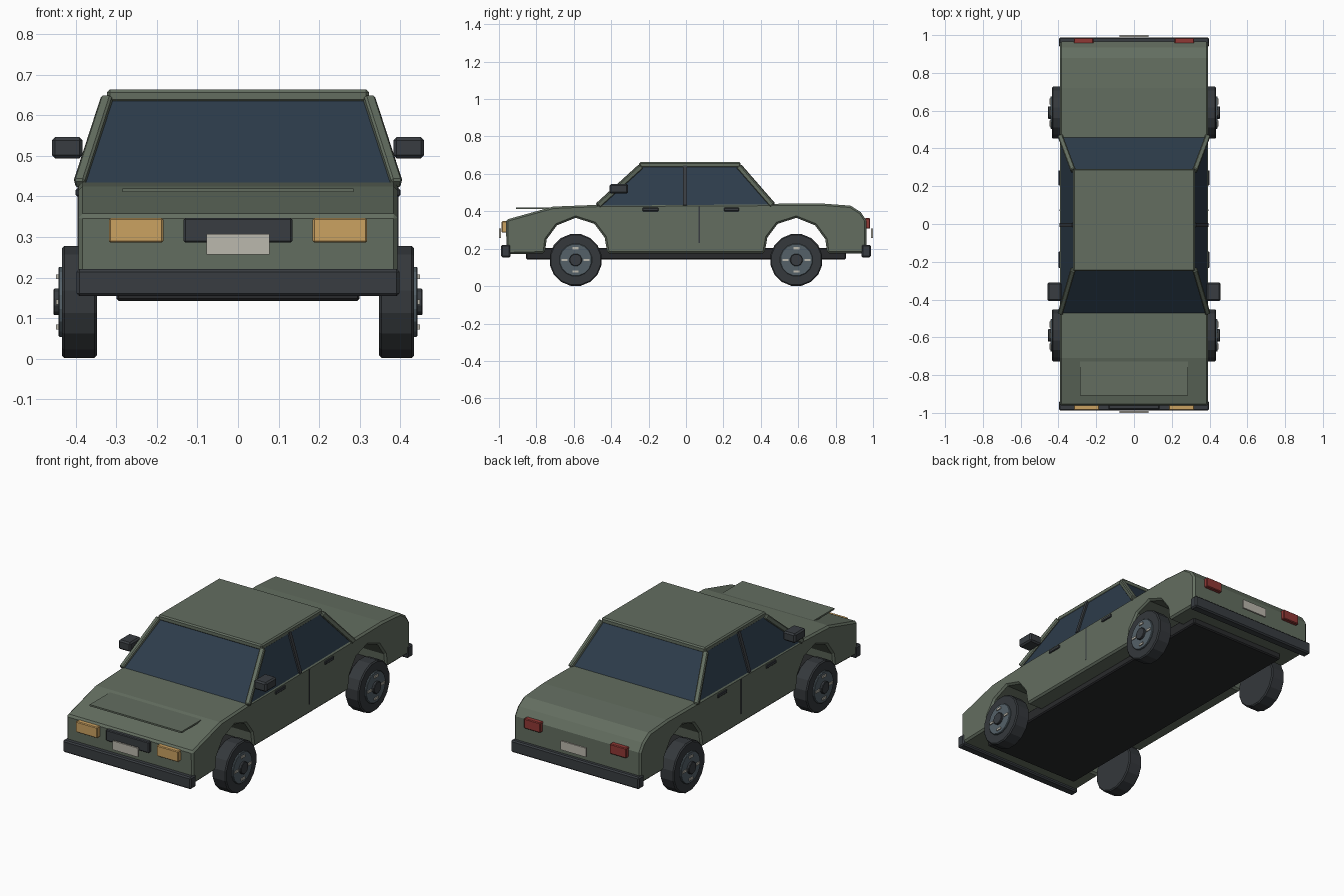
import bpy, bmesh, math
from mathutils import Vector, Matrix

if "Cube" in bpy.data.objects:
    bpy.data.objects.remove(bpy.data.objects["Cube"])


def mat(name, r, g, b):
    m = bpy.data.materials.new(name)
    m.diffuse_color = (r, g, b, 1)
    m.use_nodes = True
    m.node_tree.nodes["Principled BSDF"].inputs["Base Color"].default_value = m.diffuse_color
    return m


GREEN = mat("green_paint", 0.125, 0.155, 0.117)
GLASS = mat("glass", 0.026, 0.045, 0.07)
TRIM = mat("dark_trim", 0.04, 0.046, 0.053)
TYRE = mat("tyre_rubber", 0.035, 0.04, 0.045)
BLACK = mat("underbody_black", 0.022, 0.023, 0.025)
RIM = mat("rim_grey", 0.09, 0.12, 0.14)
AMBER = mat("amber_lamp", 0.6, 0.36, 0.12)
RED = mat("red_lamp", 0.28, 0.04, 0.035)
PLATE = mat("plate_grey", 0.5, 0.48, 0.42)


def finish(name, bm, material, bevel=0):
    bmesh.ops.recalc_face_normals(bm, faces=bm.faces)
    me = bpy.data.meshes.new(name)
    bm.to_mesh(me)
    bm.free()
    me.materials.append(material)
    ob = bpy.data.objects.new(name, me)
    bpy.context.collection.objects.link(ob)
    if bevel:
        mod = ob.modifiers.new("Bevel", "BEVEL")
        mod.width, mod.segments = bevel, 1
        mod.limit_method, mod.angle_limit = "ANGLE", math.radians(40)
    return ob


def box(name, x, y, z, material, bevel=0):
    bm = bmesh.new()
    bmesh.ops.create_cube(bm, size=1)
    for v in bm.verts:
        v.co = [(a[0] + a[1]) / 2 + c * (a[1] - a[0]) for a, c in zip((x, y, z), v.co)]
    return finish(name, bm, material, bevel)


def pair(name, x, y, z, material, bevel=0):
    box(name + "_right", x, y, z, material, bevel)
    box(name + "_left", (-x[1], -x[0]), y, z, material, bevel)


def beam(name, a, b, width, material, bevel=0):
    a, b = Vector(a), Vector(b)
    d = b - a
    bm = bmesh.new()
    bmesh.ops.create_cube(bm, size=1)
    rot = d.to_track_quat("Z", "Y").to_matrix().to_4x4()
    size = Matrix.Diagonal((width, width, d.length, 1))
    bm.transform(Matrix.Translation((a + b) / 2) @ rot @ size)
    return finish(name, bm, material, bevel)


def disc(name, x0, x1, y, z, r, sides, material, bevel=0):
    bm = bmesh.new()
    bmesh.ops.create_cone(bm, cap_ends=True, segments=sides, radius1=r, radius2=r, depth=abs(x1 - x0))
    bm.transform(Matrix.Translation(((x0 + x1) / 2, y, z)) @ Matrix.Rotation(math.pi / 2, 4, "Y")
                 @ Matrix.Rotation(math.pi / sides, 4, "Z"))
    return finish(name, bm, material, bevel)


# Body: side profile with wheel arches, extruded across the width
ARCH = [(-0.165, 0.175), (-0.155, 0.25), (-0.10, 0.325), (0, 0.365),
        (0.10, 0.333), (0.155, 0.26), (0.17, 0.175)]
outline = [(-0.96, 0.17), (-0.962, 0.355), (-0.71, 0.425), (-0.46, 0.435), (0.46, 0.44),
           (0.72, 0.442), (0.88, 0.43), (0.935, 0.395), (0.965, 0.35), (0.965, 0.175)]
outline += [(0.59 - y, z) for y, z in ARCH]
outline += [(-0.59 + y, z) for y, z in reversed(ARCH)]
bm = bmesh.new()
face = bm.faces.new([bm.verts.new((-0.393, y, z)) for y, z in outline])
ext = bmesh.ops.extrude_face_region(bm, geom=[face])
bmesh.ops.translate(bm, vec=(0.786, 0, 0), verts=[e for e in ext["geom"] if isinstance(e, bmesh.types.BMVert)])
finish("body", bm, GREEN, 0.01)
box("underbody", (-0.3, 0.3), (-0.855, 0.855), (0.142, 0.205), BLACK, 0.006)

# Cabin: glass block, roof and pillars
bm = bmesh.new()
bmesh.ops.create_cube(bm, size=2)
for v in bm.verts:
    top, rear = v.co.z > 0, v.co.y > 0
    v.co = (v.co.x * (0.318 if top else 0.388),
            (0.285 if rear else -0.235) if top else (0.467 if rear else -0.475),
            0.645 if top else 0.43)
finish("cabin_glass", bm, GLASS)
box("roof", (-0.323, 0.323), (-0.25, 0.292), (0.632, 0.663), GREEN, 0.007)
for s, side in ((1, "right"), (-1, "left")):
    beam("front_pillar_" + side, (s * 0.39, -0.472, 0.43), (s * 0.322, -0.24, 0.641), 0.028, GREEN, 0.005)
    beam("rear_pillar_" + side, (s * 0.39, 0.465, 0.432), (s * 0.322, 0.283, 0.641), 0.028, GREEN, 0.005)
    beam("middle_pillar_" + side, (s * 0.386, -0.005, 0.43), (s * 0.318, -0.005, 0.643), 0.02, TRIM)

# Hood panel
box("hood_panel", (-0.285, 0.285), (-0.908, -0.70), (0.411, 0.42), GREEN)

# Mirrors, door handles and door seams
pair("mirror", (0.383, 0.459), (-0.408, -0.31), (0.494, 0.546), TRIM, 0.008)
pair("front_handle", (0.385, 0.4), (-0.232, -0.146), (0.4, 0.419), TRIM, 0.003)
pair("rear_handle", (0.385, 0.4), (0.204, 0.284), (0.4, 0.419), TRIM, 0.003)
pair("door_seam", (0.385, 0.395), (0.068, 0.076), (0.23, 0.425), TRIM)

# Bumpers, lamps, grille and plates
box("front_bumper", (-0.398, 0.398), (-0.988, -0.938), (0.154, 0.221), TRIM, 0.007)
box("rear_bumper", (-0.398, 0.398), (0.938, 0.988), (0.154, 0.221), TRIM, 0.007)
pair("headlamp", (0.184, 0.318), (-0.986, -0.955), (0.286, 0.347), AMBER, 0.004)
pair("tail_lamp", (0.215, 0.318), (0.955, 0.985), (0.307, 0.363), RED, 0.004)
box("grille", (-0.134, 0.134), (-0.982, -0.955), (0.286, 0.347), TRIM, 0.004)
box("front_plate", (-0.078, 0.078), (-1.0, -0.99), (0.257, 0.307), PLATE)
box("rear_plate", (-0.078, 0.078), (0.99, 1.0), (0.257, 0.307), PLATE)

# Wheels: tyre, rim, hub and four small bars
for s, side in ((1, "right"), (-1, "left")):
    for y, end in ((-0.59, "front"), (0.59, "rear")):
        tag = f"{end}_{side}"
        disc("tyre_" + tag, s * 0.348, s * 0.434, y, 0.14, 0.141, 16, TYRE, 0.006)
        disc("rim_" + tag, s * 0.42, s * 0.443, y, 0.14, 0.088, 16, RIM, 0.003)
        disc("hub_" + tag, s * 0.43, s * 0.455, y, 0.14, 0.034, 12, TRIM, 0.003)
        for i in range(4):
            cy = y + 0.059 * math.cos(i * math.pi / 2)
            cz = 0.14 + 0.062 * math.sin(i * math.pi / 2)
            box(f"rim_bar_{tag}_{i + 1}", sorted((s * 0.435, s * 0.448)),
                (cy - 0.016, cy + 0.016), (cz - 0.006, cz + 0.006), PLATE)
